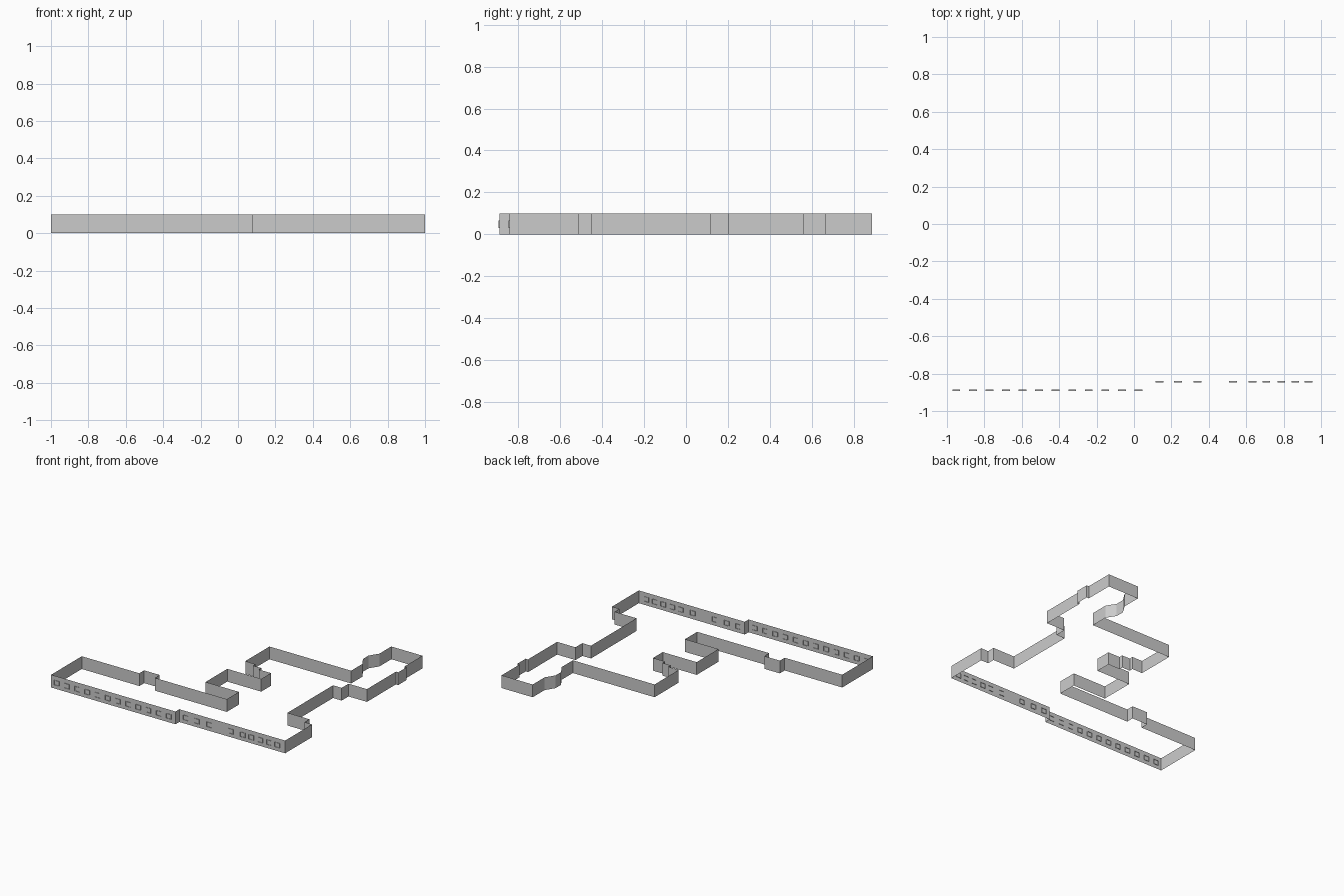
import bpy

if "Cube" in bpy.data.objects:
    bpy.data.objects.remove(bpy.data.objects["Cube"])

WALL_H = 0.1


def ribbon(verts, faces, pts, extrude):
    """Closed open-ended tube: loop of points swept by a vector."""
    n, b = len(pts), len(verts)
    verts += pts
    verts += [tuple(c + d for c, d in zip(p, extrude)) for p in pts]
    for i in range(n):
        j = (i + 1) % n
        faces.append((b + i, b + j, b + n + j, b + n + i))


def make(name, verts, faces):
    me = bpy.data.meshes.new(name)
    me.from_pydata(verts, [], faces)
    me.update()
    ob = bpy.data.objects.new(name, me)
    bpy.context.collection.objects.link(ob)
    return ob


# outer walls: footprint outline, anticlockwise from the front left corner
plan = [
    (-1, -.89), (.08, -.89), (.08, -.843), (1, -.843),          # front
    (1, -.51), (.935, -.51), (.935, -.45), (.745, -.45),        # right porch
    (.745, .115), (.82, .115), (.82, .20), (.98, .20),          # right wing
    (.98, .56), (1, .56), (1, .665), (.98, .665),               # shallow bay
    (.98, .888), (.71, .888),                                   # back
    (.71, .74), (.665, .67), (.665, .60), (.71, .53),           # angled bay
    (.71, .39), (0, .39),
    (0, .09), (.09, .09), (.09, .06), (.16, .06), (.16, .03),   # stepped corner
    (.265, .03), (.265, -.09), (-.03, -.09), (-.03, -.36),
    (.26, -.36), (.26, -.51), (-.365, -.51),
    (-.365, -.45), (-.50, -.45), (-.50, -.51), (-1, -.51),      # left wing
]
v, f = [], []
ribbon(v, f, [(x, y, 0) for x, y in plan], (0, 0, WALL_H))
make("outer_walls", v, f)


# window reveals: open rectangular sleeves through the front walls
def windows(name, centres, y, w=.042, z0=.03, z1=.066, depth=.008):
    v, f = [], []
    for c in centres:
        a, b, yy = c - w / 2, c + w / 2, y - depth / 2
        ribbon(v, f, [(a, yy, z0), (b, yy, z0), (b, yy, z1), (a, yy, z1)],
               (0, depth, 0))
    make(name, v, f)


windows("left_windows", [-.95 + i * .0885 for i in range(12)], -.89)
windows("right_windows",
        [.137, .235, .34, .53, .633, .707, .787, .862, .933], -.843)
